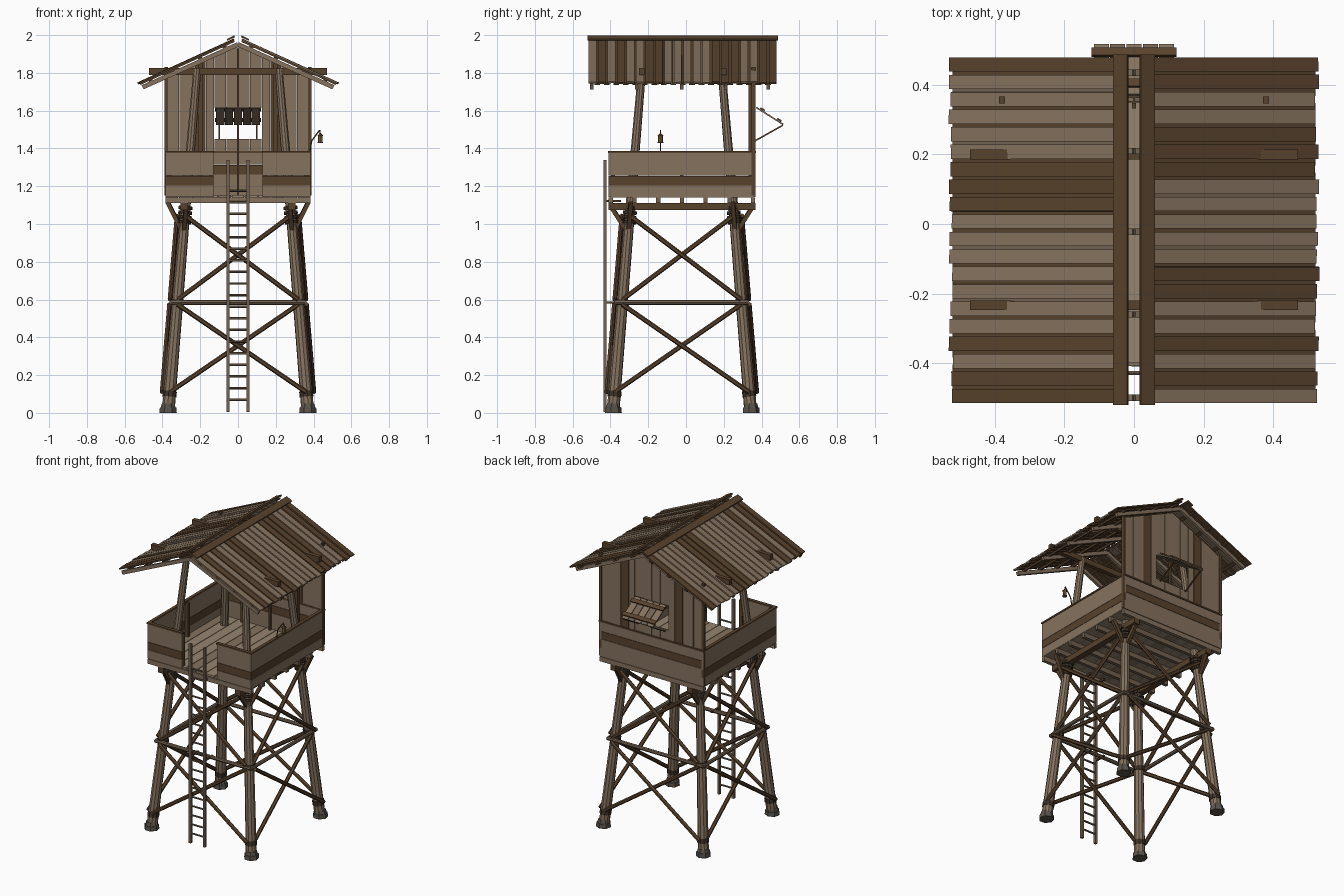
import bpy, bmesh, random
from mathutils import Matrix, Vector

random.seed(4)
if "Cube" in bpy.data.objects:
    bpy.data.objects.remove(bpy.data.objects["Cube"])

COLOURS = {
    "light_wood": (0.235, 0.168, 0.112), "dark_wood": (0.098, 0.054, 0.026),
    "grey_wood": (0.17, 0.12, 0.08), "floor_wood": (0.31, 0.235, 0.16),
    "rope": (0.05, 0.032, 0.02), "stone": (0.1, 0.085, 0.07),
    "lamp_brass": (0.25, 0.16, 0.05),
}
NAMES = list(COLOURS)
MATS = []
for name, rgb in COLOURS.items():
    m = bpy.data.materials.new(name)
    m.use_nodes = True
    m.diffuse_color = (*rgb, 1)
    bsdf = m.node_tree.nodes["Principled BSDF"]
    bsdf.inputs["Base Color"].default_value = (*rgb, 1)
    bsdf.inputs["Roughness"].default_value = 0.9
    MATS.append(m)
LIGHT, DARK, GREY, FLOOR, ROPE, STONE, BRASS = range(len(NAMES))

parts = {}


def paint(verts, mat):
    for face in {f for v in verts for f in v.link_faces}:
        face.material_index = mat
    return verts


def frame(a, b, up):
    a, b = Vector(a), Vector(b)
    d = (b - a).normalized()
    side = Vector(up).cross(d)
    if side.length < 0.01:
        side = Vector((0, 1, 0)).cross(d)
    side.normalize()
    rot = Matrix((side, d.cross(side), d)).transposed().to_4x4()
    return Matrix.Translation((a + b) / 2) @ rot, (b - a).length


def bar(part, a, b, w, h, mat, up=(0, 0, 1)):
    """Squared timber from a to b."""
    bm = parts.setdefault(part, bmesh.new())
    m, n = frame(a, b, up)
    m = m @ Matrix.Diagonal((w, h, n, 1))
    return paint(bmesh.ops.create_cube(bm, size=1, matrix=m)["verts"], mat)


def pole(part, a, b, r1, r2, mat, sides=8):
    """Round timber from a to b."""
    bm = parts.setdefault(part, bmesh.new())
    m, n = frame(a, b, (0, 0, 1))
    return paint(bmesh.ops.create_cone(bm, cap_ends=True, segments=sides, radius1=r1,
                                       radius2=r2, depth=n, matrix=m)["verts"], mat)


def box(part, lo, hi, mat):
    bm = parts.setdefault(part, bmesh.new())
    lo, hi = Vector(lo), Vector(hi)
    m = Matrix.Translation((lo + hi) / 2) @ Matrix.Diagonal((*(hi - lo), 1))
    return paint(bmesh.ops.create_cube(bm, size=1, matrix=m)["verts"], mat)


CY = -0.022                 # tower centre in y
X, Y0, Y1 = 0.385, -0.41, 0.367   # platform edges


def leg(sx, sy, z, out=0.0):
    """Point on a leaning leg; out moves it away from the tower centre."""
    r = 0.37 - 0.085 * z
    return Vector((sx * r, CY + sy * (r - 0.005), z))


CORNERS = [(-1, -1), (1, -1), (1, 1), (-1, 1)]

# Legs, stone feet, rope lashings and knee braces
for sx, sy in CORNERS:
    pole("legs", leg(sx, sy, 0.03), leg(sx, sy, 1.82), 0.034, 0.021, LIGHT, 10)
    foot = leg(sx, sy, 0)
    pole("feet", foot, foot + Vector((0, 0, 0.028)), 0.047, 0.045, STONE, 7)
    pole("feet", foot + Vector((0, 0, 0.028)), foot + Vector((0, 0, 0.05)), 0.04, 0.034, STONE, 7)
    for z, t in ((0.1, 0.03), (0.585, 0.024), (1.01, 0.016), (1.035, 0.016), (1.06, 0.016), (1.085, 0.016)):
        pole("lashings", leg(sx, sy, z - t / 2), leg(sx, sy, z + t / 2), 0.037, 0.037, ROPE, 10)
    edge = Y0 + 0.015 if sy < 0 else Y1 - 0.015
    top = leg(sx, sy, 1.11)
    low = leg(sx, sy, 0.95)
    bar("knee_braces", low, (sx * 0.372, top.y, 1.115), 0.022, 0.022, DARK)
    bar("knee_braces", low, (top.x, edge, 1.09), 0.022, 0.022, DARK)

# Cross braces and girts on the four tower faces
for i in range(4):
    p, q = CORNERS[i], CORNERS[(i + 1) % 4]
    out = Vector((p[0] + q[0], p[1] + q[1], 0)).normalized()
    for z0, z1 in ((0.11, 0.575), (0.6, 1.045)):
        for j, (a, b) in enumerate(((p, q), (q, p))):
            off = out * (0.024 + 0.018 * j)
            pole("cross_braces", leg(*a, z0) + off, leg(*b, z1) + off, 0.0125, 0.0125, DARK, 6)
    a, b = leg(*p, 0.585) + out * 0.03, leg(*q, 0.585) + out * 0.03
    d = (b - a).normalized() * 0.035
    pole("girts", a - d, b + d, 0.0125, 0.0125, GREY, 8)

# Platform beams, joists and floor boards
for sx in (-1, 1):
    box("floor_beams", (sx * 0.285 - 0.02, Y0, 1.073), (sx * 0.285 + 0.02, Y1, 1.11), DARK)
for i in range(7):
    y = Y0 + 0.012 + i * (Y1 - Y0 - 0.024) / 6
    box("joists", (-X, y - 0.011, 1.11), (X, y + 0.011, 1.141), GREY if 0 < i < 6 else LIGHT)
n = 11
for i in range(n):
    x = -X + 2 * X * i / n
    box("floor_boards", (x + 0.002, Y0 + 0.01, 1.141), (x + 2 * X / n - 0.002, Y1 - 0.01, 1.153),
        FLOOR if i % 4 else LIGHT)

# Parapet boards, with an opening at the front for the ladder
T, GAP = 0.014, 0.13


def boards(lo, hi, stripe):
    rows = [1.143, stripe, stripe + 0.052, 1.376]
    for k in range(3):
        box("parapet", (*lo, rows[k] + 0.001), (*hi, rows[k + 1] - 0.001), DARK if k == 1 else LIGHT)
    box("parapet_rail", (lo[0] - 0.004, lo[1] - 0.004, 1.376), (hi[0] + 0.004, hi[1] + 0.004, 1.386), DARK)


for s in (-1, 1):
    x0, x1 = sorted((s * X, s * (X - T)))
    boards((x0, Y0), (x1, Y1), 1.204)
    x0, x1 = sorted((s * GAP, s * (X - T)))
    boards((x0, Y0), (x1, Y0 + T), 1.204)
    for x, y in ((s * (GAP + 0.012), Y0 + 0.024), (s * 0.36, Y0 + 0.024), (s * 0.36, CY)):
        box("parapet_posts", (x - 0.011, y - 0.01, 1.15), (x + 0.011, y + 0.01, 1.376), DARK)
boards((T - X, Y1 - T), (X - T, Y1), 1.262)

# Back wall of upright boards around a window, rising into the gable
EDGES = [0, 0.062, 0.125, 0.17, 0.23, 0.31, 0.385]
WIN0, WIN1 = 1.45, 1.615
for s in (-1, 1):
    for k in range(6):
        x0, x1 = sorted((s * EDGES[k], s * EDGES[k + 1]))
        mat = DARK if k == 3 else LIGHT
        y = Y1 - T - 0.002 * (k % 2)
        spans = ((1.376, WIN0), (WIN1, 2)) if k < 2 else ((1.376, 2),)
        for z0, z1 in spans:
            for v in box("back_wall", (x0 + 0.0015, y, z0), (x1 - 0.0015, y + 0.011, z1), mat):
                if v.co.z > 1.9:
                    v.co.z = 1.957 - 0.455 * abs(v.co.x)
    box("wall_posts", (s * 0.38 - 0.009, 0.347, 1.15), (s * 0.38 + 0.009, 0.367, 1.832), DARK)
    box("wall_posts", (s * 0.2 - 0.011, 0.33, 1.15), (s * 0.2 + 0.011, 0.35, 1.85), DARK)
box("wall_posts", (-0.006, 0.332, 1.15), (0.006, 0.348, 1.93), DARK)

# Propped window shutter
hinge, tip = Vector((0, 0.372, 1.617)), Vector((0, 0.515, 1.527))
for i in range(5):
    dx = Vector(((i - 2) * 0.047, 0, 0))
    bar("shutter", hinge + dx, tip + dx, 0.043, 0.008, LIGHT if i % 2 == 0 else GREY)
for f in (0.2, 0.82):
    c = hinge.lerp(tip, f) + Vector((0, 0.005, 0.008))
    bar("shutter", c - Vector((0.122, 0, 0)), c + Vector((0.122, 0, 0)), 0.026, 0.009, DARK, (0, 0.53, 0.85))
for s in (-1, 1):
    bar("shutter_props", (s * 0.1, 0.365, 1.44), (s * 0.1, 0.513, 1.523), 0.008, 0.008, DARK)

# Roof frame: tie beams, rafters and purlins
for y in (-0.234, 0.2):
    box("tie_beams", (-0.472, y - 0.014, 1.79), (0.472, y + 0.014, 1.825), DARK)
for s in (-1, 1):
    for y in (-0.5, -0.26, CY, 0.21, 0.435):
        bar("rafters", (0, y, 1.951), (s * 0.505, y, 1.724), 0.018, 0.024, LIGHT)
    for x in (0.07, 0.2, 0.33, 0.46):
        z = 1.967 - 0.455 * x
        bar("purlins", (s * x, -0.505, z), (s * x, 0.475, z), 0.022, 0.012, DARK, (s * 0.42, 0, 0.9))

# Roof planks in two layers, running from ridge to eaves
PATTERN = {-1: "DDLDLLLLLLLDDDLLLLLD", 1: "LDLDLLDDLLLLLDDDLLDD"}
for s, pattern in PATTERN.items():
    for i, c in enumerate(pattern):
        y = -0.52 + 0.0502 * (i + 0.5)
        e = 0.526 + random.uniform(-0.008, 0.006)
        bar("roof_planks", (s * 0.02, y, 1.977), (s * e, y, 1.986 - 0.455 * e), 0.041, 0.009,
            LIGHT if c == "L" else DARK, (0, random.uniform(-0.05, 0.05), 1))
        if i:
            y -= 0.0251
            bar("roof_underlayer", (s * 0.02, y, 1.968), (s * 0.52, y, 1.74), 0.03, 0.009,
                GREY if c == "L" and i % 3 == 0 else DARK)
    bar("ridge_boards", (s * 0.038, -0.521, 1.984), (s * 0.038, 0.488, 1.984), 0.044, 0.01,
        DARK, (s * 0.42, 0, 0.9))

# Ladder with wall brackets
for s in (-1, 1):
    box("ladder", (s * 0.053 - 0.008, -0.436, 0.005), (s * 0.053 + 0.008, -0.42, 1.34), GREY)
    for z in (0.585, 1.122):
        box("ladder", (s * 0.053 - 0.006, -0.425, z - 0.006), (s * 0.053 + 0.006, -0.345, z + 0.006), DARK)
for i in range(19):
    z = 0.07 + i * 0.0615
    pole("ladder", (-0.053, -0.428, z), (0.053, -0.428, z), 0.0065, 0.0065, GREY, 6)

# Hanging lantern on a bent hook
LX, LY = 0.436, -0.135
hook = [(0.38, LY, 1.38), (0.39, LY, 1.44), (LX - 0.004, LY, 1.497), (LX, LY, 1.475)]
for a, b in zip(hook, hook[1:]):
    pole("lantern_hook", a, b, 0.0035, 0.0035, DARK, 6)
for z0, z1, r1, r2, mat in ((1.428, 1.434, 0.015, 0.015, DARK), (1.434, 1.466, 0.012, 0.012, BRASS),
                            (1.466, 1.48, 0.016, 0.004, DARK)):
    pole("lantern", (LX, LY, z0), (LX, LY, z1), r1, r2, mat, 8)

# Turn every gathered part into an object
for name, bm in parts.items():
    bmesh.ops.recalc_face_normals(bm, faces=bm.faces)
    mesh = bpy.data.meshes.new(name)
    used = sorted({f.material_index for f in bm.faces})
    for f in bm.faces:
        f.material_index = used.index(f.material_index)
    for k in used:
        mesh.materials.append(MATS[k])
    bm.to_mesh(mesh)
    bm.free()
    bpy.context.collection.objects.link(bpy.data.objects.new(name, mesh))
